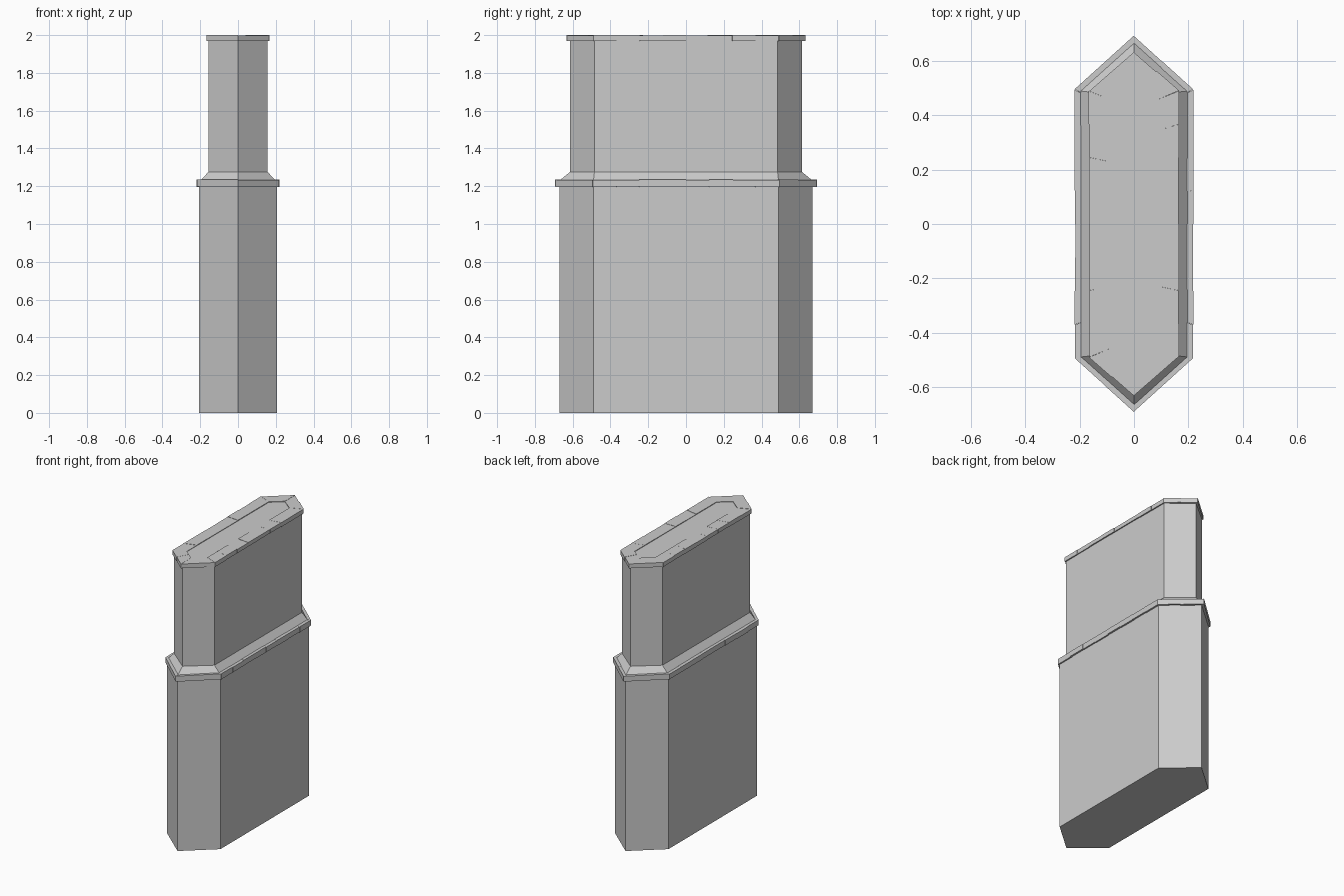
import bpy, bmesh, random
from mathutils import Vector

random.seed(4)
cube = bpy.data.objects.get("Cube")
if cube:
    bpy.data.objects.remove(cube, do_unlink=True)

stone = bpy.data.materials.new("grey stone")
stone.use_nodes = True
colour = (0.6, 0.6, 0.6, 1)
stone.diffuse_color = colour
stone.node_tree.nodes["Principled BSDF"].inputs["Base Color"].default_value = colour


def outline(half_width, shoulder, tip):
    """Six-sided plan, pointed at the front and back."""
    w, s, t = half_width, shoulder, tip
    return [Vector(p) for p in
            ((0, -t, 0), (w, -s, 0), (w, s, 0), (0, t, 0), (-w, s, 0), (-w, -s, 0))]


def finish(name, bm):
    bmesh.ops.recalc_face_normals(bm, faces=bm.faces)
    mesh = bpy.data.meshes.new(name)
    bm.to_mesh(mesh)
    bm.free()
    mesh.materials.append(stone)
    bpy.context.collection.objects.link(bpy.data.objects.new(name, mesh))


def loft(bm, lower, upper, z0, z1):
    """Closed solid between two matching outlines."""
    a = [bm.verts.new((p.x, p.y, z0)) for p in lower]
    b = [bm.verts.new((p.x, p.y, z1)) for p in upper]
    bm.faces.new(a[::-1])
    bm.faces.new(b)
    for i in range(len(a)):
        j = (i + 1) % len(a)
        bm.faces.new((a[i], a[j], b[j], b[i]))


def solid(name, lower, upper, z0, z1):
    bm = bmesh.new()
    loft(bm, lower, upper, z0, z1)
    finish(name, bm)


def stone_course(name, inner, outer, z0, z1, rough=0.002):
    """Ring of slightly uneven blocks, with mitred corners."""
    bm = bmesh.new()
    for i in range(6):
        j = (i + 1) % 6
        count = 8 if i in (1, 4) else (2 if i in (2, 5) else 1)
        out = (outer[i] + outer[j] - inner[i] - inner[j]).normalized()
        for k in range(count):
            s, e = k / count, (k + 1) / count
            push = out * random.uniform(-rough, rough)
            block = [inner[i].lerp(inner[j], s), outer[i].lerp(outer[j], s) + push,
                     outer[i].lerp(outer[j], e) + push, inner[i].lerp(inner[j], e)]
            loft(bm, block, block, z0 + random.uniform(-rough, rough),
                 z1 - random.uniform(0, rough))
    finish(name, bm)


# Lower and upper shafts
base = outline(0.207, 0.49, 0.67)
shaft = outline(0.157, 0.485, 0.615)
solid("lower_shaft", base, base, 0, 1.225)
solid("upper_shaft", shaft, shaft, 1.22, 1.98)

# Projecting ledge and the sloped step above it
stone_course("ledge_course", outline(0.15, 0.46, 0.59), outline(0.218, 0.495, 0.692), 1.197, 1.235)
solid("sloped_step", outline(0.2, 0.49, 0.67), shaft, 1.23, 1.275)

# Capping stones around a slightly sunken top panel
panel = outline(0.08, 0.455, 0.52)
stone_course("cap_course", panel, outline(0.165, 0.49, 0.634), 1.97, 2.0)
solid("top_panel", panel, panel, 1.975, 1.995)
